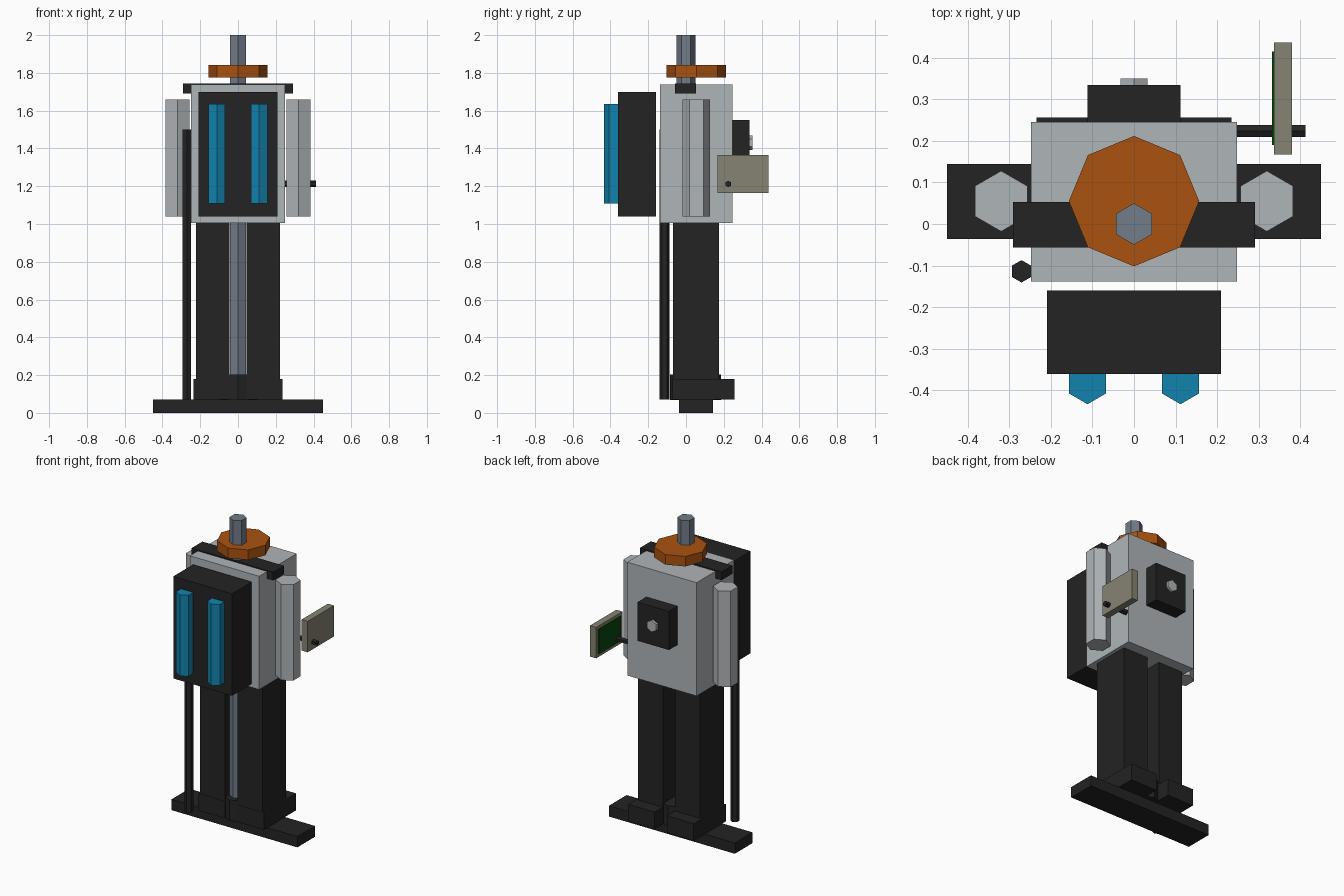
import bpy
import bmesh
import math
from mathutils import Matrix

if "Cube" in bpy.data.objects:
    bpy.data.objects.remove(bpy.data.objects["Cube"])


def material(name, rgb):
    m = bpy.data.materials.new(name)
    m.diffuse_color = (*rgb, 1)
    m.use_nodes = True
    m.node_tree.nodes["Principled BSDF"].inputs["Base Color"].default_value = m.diffuse_color
    return m


BLACK = material("charcoal", (0.017, 0.017, 0.017))
GREY = material("light grey", (0.43, 0.46, 0.48))
STEEL = material("blue grey", (0.17, 0.20, 0.25))
ORANGE = material("orange", (0.40, 0.085, 0.005))
BLUE = material("blue", (0.006, 0.23, 0.43))
TAN = material("tan", (0.24, 0.23, 0.17))
GREEN = material("dark green", (0.002, 0.065, 0.004))


def finish(name, bm, mat):
    mesh = bpy.data.meshes.new(name)
    bmesh.ops.recalc_face_normals(bm, faces=bm.faces)
    bm.to_mesh(mesh)
    bm.free()
    mesh.materials.append(mat)
    obj = bpy.data.objects.new(name, mesh)
    bpy.context.collection.objects.link(obj)
    return obj


def box(name, x, y, z, mat):
    """Box given by its (min, max) on each axis."""
    bm = bmesh.new()
    bmesh.ops.create_cube(bm, size=1)
    size = [b - a for a, b in (x, y, z)]
    mid = [(a + b) / 2 for a, b in (x, y, z)]
    bm.transform(Matrix.Translation(mid) @ Matrix.Diagonal((*size, 1)))
    return finish(name, bm, mat)


def prism(name, centre, radius, length, mat, sides=6, axis="Z"):
    """Flat-sided cylinder with a corner pointing along y (or up when laid down)."""
    bm = bmesh.new()
    bmesh.ops.create_cone(bm, cap_ends=True, segments=sides,
                          radius1=radius, radius2=radius, depth=length)
    corner = max(bm.verts, key=lambda v: v.co.y).co
    spin = math.pi / 2 - math.atan2(corner.y, corner.x)
    bm.transform(Matrix.Rotation(spin, 4, "Z"))
    if axis != "Z":
        bm.transform(Matrix.Rotation(math.pi / 2, 4, "X"))
    if axis == "X":
        bm.transform(Matrix.Rotation(math.pi / 2, 4, "Z"))
    bm.transform(Matrix.Translation(centre))
    return finish(name, bm, mat)


# Stand
box("base_bar", (-0.45, 0.45), (-0.036, 0.144), (0, 0.07), BLACK)
prism("pole_socket", (0, 0.05, 0.137), 0.135, 0.135, BLACK, sides=8)
prism("centre_pole", (0, 0, 1.1), 0.05, 1.8, STEEL)

# Body and top
box("body", (-0.248, 0.248), (-0.138, 0.246), (1.005, 1.738), GREY)
box("shoulder_bar", (-0.292, 0.292), (-0.057, 0.053), (1.692, 1.745), BLACK)
prism("collar_disc", (0, 0.055, 1.808), 0.157, 0.065, ORANGE, sides=8)
box("front_pack", (-0.21, 0.21), (-0.361, -0.16), (1.04, 1.70), BLACK)

# Paired parts
for side, s in (("left", -1), ("right", 1)):
    def span(a, b):
        return tuple(sorted((s * a, s * b)))
    box(f"{side}_leg", span(0.044, 0.223), (-0.07, 0.174), (0.07, 1.005), BLACK)
    box(f"{side}_foot", span(0.044, 0.235), (-0.072, 0.257), (0.07, 0.18), BLACK)
    prism(f"{side}_front_tube", (s * 0.112, -0.383, 1.372), 0.051, 0.525, BLUE)
    prism(f"{side}_side_canister", (s * 0.32, 0.055, 1.35), 0.073, 0.62, GREY)

# Thin rod beside the body
prism("side_rod", (-0.271, -0.114, 0.785), 0.027, 1.43, BLACK)

# Rear unit with knob
box("rear_unit", (-0.112, 0.112), (0.24, 0.335), (1.30, 1.55), BLACK)
prism("rear_knob", (0, 0.341, 1.43), 0.038, 0.02, GREY, axis="Y")

# Screen on its arm
prism("screen_arm", (0.325, 0.224, 1.212), 0.017, 0.175, BLACK, axis="X")
box("screen_case", (0.337, 0.381), (0.168, 0.437), (1.165, 1.365), TAN)
box("screen_face", (0.332, 0.338), (0.19, 0.416), (1.185, 1.345), GREEN)
